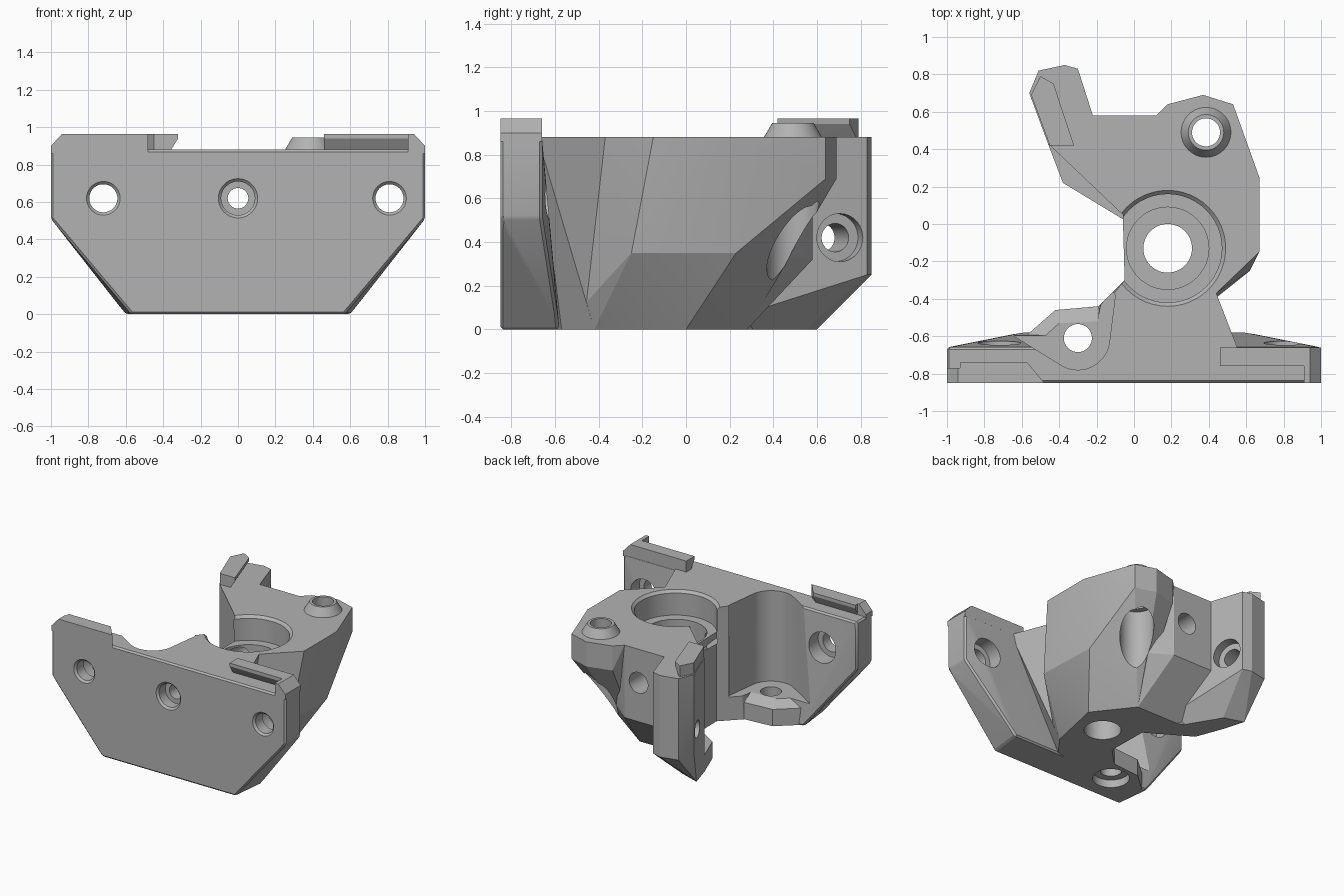
import bpy, bmesh, math
from mathutils import Vector

cube = bpy.data.objects.get("Cube")
if cube:
    bpy.data.objects.remove(cube)

grey = bpy.data.materials.new("mid grey")
grey.use_nodes = True
shade = 0.45
grey.diffuse_color = (shade, shade, shade, 1)
grey.node_tree.nodes["Principled BSDF"].inputs["Base Color"].default_value = grey.diffuse_color

# Main heights
BASE, LEDGE, POCKET, DECK, RIDGE = 0, .13, .18, .88, .965
BELOW, ABOVE = -1, 2


def finish(name, bm):
    mesh = bpy.data.meshes.new(name)
    bm.to_mesh(mesh)
    bm.free()
    mesh.materials.append(grey)
    part = bpy.data.objects.new(name, mesh)
    bpy.context.collection.objects.link(part)
    return part


def hull(name, *layers, bevel=0):
    """Convex solid from layers, each a height and its outline points."""
    bm = bmesh.new()
    for height, outline in layers:
        for point in outline:
            bm.verts.new((*point, height))
    bmesh.ops.convex_hull(bm, input=bm.verts)
    loose = [vert for vert in bm.verts if not vert.link_faces]
    bmesh.ops.delete(bm, geom=loose, context='VERTS')
    bmesh.ops.dissolve_limit(bm, angle_limit=.01, verts=bm.verts, edges=bm.edges)
    bmesh.ops.recalc_face_normals(bm, faces=bm.faces)
    if bevel:
        bmesh.ops.bevel(bm, geom=bm.edges[:], offset=bevel, segments=1, affect='EDGES')
    return finish(name, bm)


def rod(name, start, end, radius, end_radius=None):
    """Round bar or cone between two points."""
    start, end = Vector(start), Vector(end)
    axis = end - start
    bm = bmesh.new()
    bmesh.ops.create_cone(bm, cap_ends=True, segments=48, radius1=radius,
                          radius2=end_radius or radius, depth=axis.length)
    bm.transform(axis.to_track_quat('Z', 'Y').to_matrix().to_4x4())
    bmesh.ops.translate(bm, vec=(start + end) / 2, verts=bm.verts)
    return finish(name, bm)


def combine(other, operation):
    other.hide_render = True
    modifier = bracket.modifiers.new("join", 'BOOLEAN')
    modifier.operation = operation
    modifier.solver = 'EXACT'
    modifier.object = other
    bpy.context.view_layer.objects.active = bracket
    bpy.ops.object.modifier_apply(modifier=modifier.name)
    bpy.data.objects.remove(other)


def add(name, *layers):
    combine(hull(name, *layers), 'UNION')


def add_ridge(name, outline, undercut):
    """Raised ridge whose first two corners overhang the deck."""
    lip = [Vector(point) + Vector(undercut) for point in outline[:2]]
    add(name, (DECK - .02, lip + outline[2:]), (DECK, lip + outline[2:]),
        (RIDGE - .025, outline), (RIDGE, outline))


def add_end(name, side, inner):
    """Sloped block closing the outer end of a plate ridge."""
    low, high = [[(side * x, y) for x in (.91, outer) for y in (front, inner)]
                 for outer in (1, .94)]
    add(name, (DECK - .02, low), (DECK + .02, low), (RIDGE, high))


def drill_down(centre, radius, bottom=BELOW, top=ABOVE, top_radius=None):
    combine(rod("vertical_cutter", (*centre, bottom), (*centre, top), radius, top_radius),
            'DIFFERENCE')


def drill_back(x, radius, start, end, end_radius=None):
    height = .62
    combine(rod("plate_cutter", (x, start, height), (x, end, height), radius, end_radius),
            'DIFFERENCE')


def mirrored(x, y):
    return [(x, y), (-x, y)]


# Front mounting plate, thicker at its foot
front, back = -.85, -.66
wide = mirrored(1, front) + mirrored(1, back)
bracket = hull("bracket", (BASE, mirrored(.57, front) + mirrored(.6, -.58)),
               (.51, wide), (DECK, wide), bevel=.012)

# Plate side holes with rear counterbores
for x in (-.72, .81):
    drill_back(x, .075, BELOW, 0)
    drill_back(x, .1, front - .01, front + .015, .075)
    drill_back(x, .115, -.75, 0)

# Corners shared by neighbouring parts
neck_front, neck_side, neck_end = (.56, -.68), (.44, -.37), (.4, -.3)
neck_foot, side_foot = (.22, -.57), (.33, -.42)
waist_front, waist_back = (-.05, -.3), (-.05, .02)
arm_root, arm_bend, arm_foot = (-.06, .05), (-.46, .43), (-.25, .28)
pocket_corner, pocket_inner = (-.19, -.44), (-.19, -.68)
side_back, lobe_side, lobe_tip = (.67, .25), (.53, .64), (.37, .69)
lobe_inner, lobe_root = (.18, .64), (.12, .58)
slope_corner, slope_foot, back_foot = (.6, .23), (.42, 0), (.2, .28)
back_corner, web_back, web_foot, core = (-.22, .58), (-.06, .58), (-.06, .28), (.2, .1)
arm_end = [(-.3, .83), (-.37, .85), (-.51, .82), (-.56, .7)]

# Neck from the plate to the bearing housing
add("neck",
    (DECK, [neck_front, neck_side, neck_end, waist_front, (-.13, -.4), pocket_inner]),
    (BASE, [neck_foot, side_foot, waist_front, pocket_corner, pocket_inner]))

# Housing around the large bore
add("housing",
    (DECK, [neck_side, (.67, -.15), side_back, lobe_root, web_back, arm_root, waist_front]),
    (.35, [(.62, -.25), slope_corner]),
    (.32, [lobe_root, web_back]),
    (BASE, [neck_foot, side_foot, slope_foot, back_foot, web_foot, waist_back, waist_front]))

# Rear lobe with a sloping underside, and its raised collar
add("lobe",
    (DECK, [side_back, lobe_side, lobe_tip, lobe_inner, lobe_root, core]),
    (.69, [lobe_side, lobe_tip, lobe_inner]),
    (.35, [slope_corner]),
    (BASE, [slope_foot, back_foot, core]))
lobe_screw = (.385, .49)
combine(rod("collar", (*lobe_screw, DECK - .02), (*lobe_screw, .945), .145, .095), 'UNION')

# Web between housing and arm
add("web",
    (DECK, [back_corner, web_back, arm_root, arm_bend]),
    (.32, [back_corner, web_back]),
    (BASE, [arm_foot, web_foot, arm_root]))

# Rear arm, chamfered under its end
add("arm",
    (DECK, arm_end + [back_corner, arm_bend, arm_root, (-.14, .3)]),
    (.25, arm_end),
    (BASE, [(-.36, .55), (-.51, .6), arm_bend, arm_root, arm_foot]))

# Low ledges beside the arm and under the pocket
arm_ledge = [(-.38, .22), (-.12, .08), waist_back, core, arm_bend]
screw_ledge = [(-.58, -.6), (-.42, -.46), pocket_corner, pocket_inner, (-.57, -.7)]
add("arm_ledge", (BASE, arm_ledge), (LEDGE, arm_ledge))
add("screw_ledge", (BASE, screw_ledge), (LEDGE, screw_ledge),
    (POCKET, [(-.5, -.62), (-.4, -.53), (-.18, -.52), pocket_inner, (-.5, -.7)]))

# Undercut ridges on the deck, closed at the plate's ends
add_ridge("right_ridge", [(-.57, -.74), (-.93, -.74), (-.93, front), (-.48, front)], (0, -.04))
add_end("right_end", -1, -.77)
add_ridge("left_ridge", [(.46, -.76), (.93, -.76), (.93, back), (.46, back)], (0, .05))
add_end("left_end", 1, back)
add_ridge("arm_ridge", [(-.32, .42), (-.43, .75), (-.5, .79), (-.55, .69), (-.45, .42)],
          (-.05, 0))

# Screw pocket: round end opening to the side
pocket_screw, radius, steps = (-.3, -.61), .17, 48
turns = [math.tau * step / steps for step in range(steps)]
pocket = [(pocket_screw[0] + radius * math.cos(turn), pocket_screw[1] + radius * math.sin(turn))
          for turn in turns]
pocket += [(-.64, -.6), (-.64, -.25), (-.2, -.25), (-.1, -.38)]
combine(hull("pocket_cutter", (POCKET, pocket), (ABOVE, pocket)), 'DIFFERENCE')
drill_down(pocket_screw, .075)
drill_down(pocket_screw, .13, top=.06)

# Stepped bearing bore
bearing = (.18, -.13)
drill_down(bearing, .29, bottom=.69)
drill_down(bearing, .29, bottom=DECK - .02, top=DECK + .02, top_radius=.33)
drill_down(bearing, .22, bottom=.5)
drill_down(bearing, .13)

# Lobe screw hole, wider from below
drill_down(lobe_screw, .075)
drill_down(lobe_screw, .12, top=.68)

# Centre hole, front to back, with countersunk front
drill_back(0, .055, BELOW, 1)
drill_back(0, .09, BELOW, -.76)
drill_back(0, .115, front - .01, front + .02, .085)
drill_back(0, .08, .35, .7)

# Cross hole through the arm
cross_outer, cross_step, cross_inner = (-.75, .55, .42), (-.33, .683, .42), (.1, .82, .42)
for start, radius in ((cross_outer, .065), (cross_step, .11)):
    combine(rod("arm_cutter", start, cross_inner, radius), 'DIFFERENCE')

bpy.ops.object.select_all(action='DESELECT')
bracket.select_set(True)
bpy.context.view_layer.objects.active = bracket
bpy.ops.object.shade_smooth_by_angle(angle=math.radians(20))
